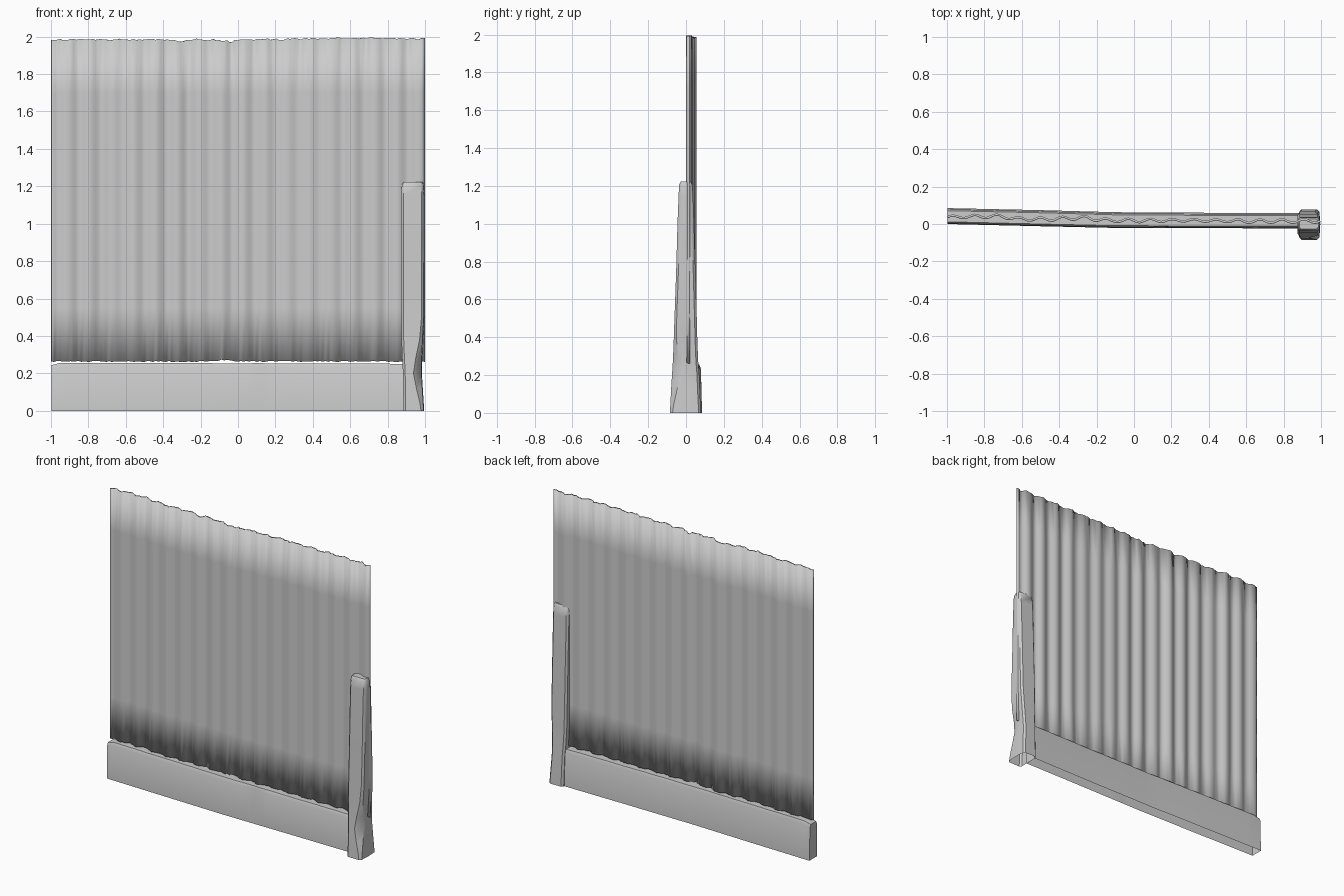
import bpy, bmesh, math, random

random.seed(4)
if "Cube" in bpy.data.objects:
    bpy.data.objects.remove(bpy.data.objects["Cube"])

grey = bpy.data.materials.new("plain grey")
grey.use_nodes = True
grey.diffuse_color = (0.6, 0.6, 0.6, 1)
grey.node_tree.nodes["Principled BSDF"].inputs["Base Color"].default_value = (0.6, 0.6, 0.6, 1)


def lerp_table(table, t):
    """Piecewise linear lookup in a list of (key, value...) rows."""
    for a, b in zip(table, table[1:]):
        if t <= b[0]:
            f = max(0, (t - a[0]) / (b[0] - a[0]))
            return [p + (q - p) * f for p, q in zip(a[1:], b[1:])]
    return list(table[-1][1:])


def finish(name, bm, angle):
    bmesh.ops.recalc_face_normals(bm, faces=bm.faces)
    mesh = bpy.data.meshes.new(name)
    bm.to_mesh(mesh)
    bm.free()
    obj = bpy.data.objects.new(name, mesh)
    bpy.context.collection.objects.link(obj)
    mesh.materials.append(grey)
    bpy.ops.object.select_all(action='DESELECT')
    obj.select_set(True)
    bpy.context.view_layer.objects.active = obj
    bpy.ops.object.shade_smooth_by_angle(angle=math.radians(angle))
    return obj


def loft(bm, rings, closed):
    """Bridge successive rings of points into quads."""
    rows = [[bm.verts.new(p) for p in ring] for ring in rings]
    for a, b in zip(rows, rows[1:]):
        n = len(a)
        for i in range(n if closed else n - 1):
            j = (i + 1) % n
            bm.faces.new((a[i], a[j], b[j], b[i]))
    return rows


# Corrugated sheet: wavy line swept upward, with ragged top and bottom edges
centre = [(-1, .037), (-.72, .042), (-.62, .027), (-.45, .026), (-.28, .034),
          (-.12, .018), (.3, .02), (.6, .015), (1, .016)]
columns = []
steps = 136
amp = .009
for i in range(steps + 1):
    x = -.998 + 1.994 * i / steps
    if i % 8 == 0:
        amp = random.uniform(.006, .01)
    y = lerp_table(centre, x)[0] + amp * math.sin(2 * math.pi * i / 8)
    top = 1.985 + .008 * math.sin(3 * x - .4) * (x > -.1) + random.uniform(-.005, .004)
    if abs(x + .04) < .015 or abs(x + .31) < .02:
        top -= .01
    bottom = .264 + .008 * math.exp(-((x + .08) / .04) ** 2) + random.uniform(-.003, .003)
    columns.append([(x, y, bottom + (top - bottom) * k / 6) for k in range(7)])
bm = bmesh.new()
loft(bm, columns, False)
sheet = finish("corrugated_sheet", bm, 50)
solid = sheet.modifiers.new("thickness", 'SOLIDIFY')
solid.thickness = .012
solid.offset = 0

# Base beam: tapered section swept along the fence, open underneath
edges = [(-1, .0, .085), (-.5, -.012, .074), (-.1, -.021, .063),
         (.4, -.022, .06), (.9, -.024, .06)]
rings = []
for i in range(39):
    x = -.998 + 1.888 * i / 38
    front, back = lerp_table(edges, x)
    h = .256 - .005 * (x + 1) / 2 + random.uniform(-.001, .001)
    if i == 0:
        h -= .012
    rings.append([(x, front, 0), (x, front + .003, h - .02), (x, front + .012, h),
                  (x, back - .014, h), (x, back - .006, h - .02), (x, back, 0)])
bm = bmesh.new()
rows = loft(bm, rings, False)
for row in (rows[0], rows[-1]):
    bm.faces.new(row)
# Small chip near the top of the front face
for v in bm.verts:
    if abs(v.co.x - .16) < .026 and .22 < v.co.z < .245 and v.co.y < .02:
        v.co.y += .006
finish("base_beam", bm, 35)

# Leaning post: rounded tapered section with a worn, dented outer corner
sections = [  # height, x min, x max, y front, y back
    (0, .884, .992, -.085, .078), (.04, .884, .99, -.083, .077),
    (.12, .883, .985, -.079, .073), (.2, .882, .98, -.074, .07),
    (.28, .878, .981, -.069, .064), (.38, .874, .986, -.065, .06),
    (.5, .873, .993, -.061, .057), (.75, .873, .993, -.052, .05),
    (1, .873, .993, -.045, .042), (1.15, .873, .993, -.039, .037),
    (1.205, .876, .991, -.037, .034), (1.222, .884, .985, -.028, .026)]
rings = []
for z, x0, x1, y0, y1 in sections:
    c = .012
    dent = .03 * math.exp(-((z - .2) / .12) ** 2)
    rings.append([(x0 + c, y0, z), (x1 - c - dent, y0, z), (x1, y0 + c + dent, z),
                  (x1 + .003, (y0 + y1) / 2, z), (x1, y1 - c, z), (x1 - c, y1, z),
                  (x0 + c, y1, z), (x0, y1 - c, z), (x0, y0 + c, z)])
bm = bmesh.new()
rows = loft(bm, rings, True)
bm.faces.new(rows[-1])
finish("corner_post", bm, 40)
